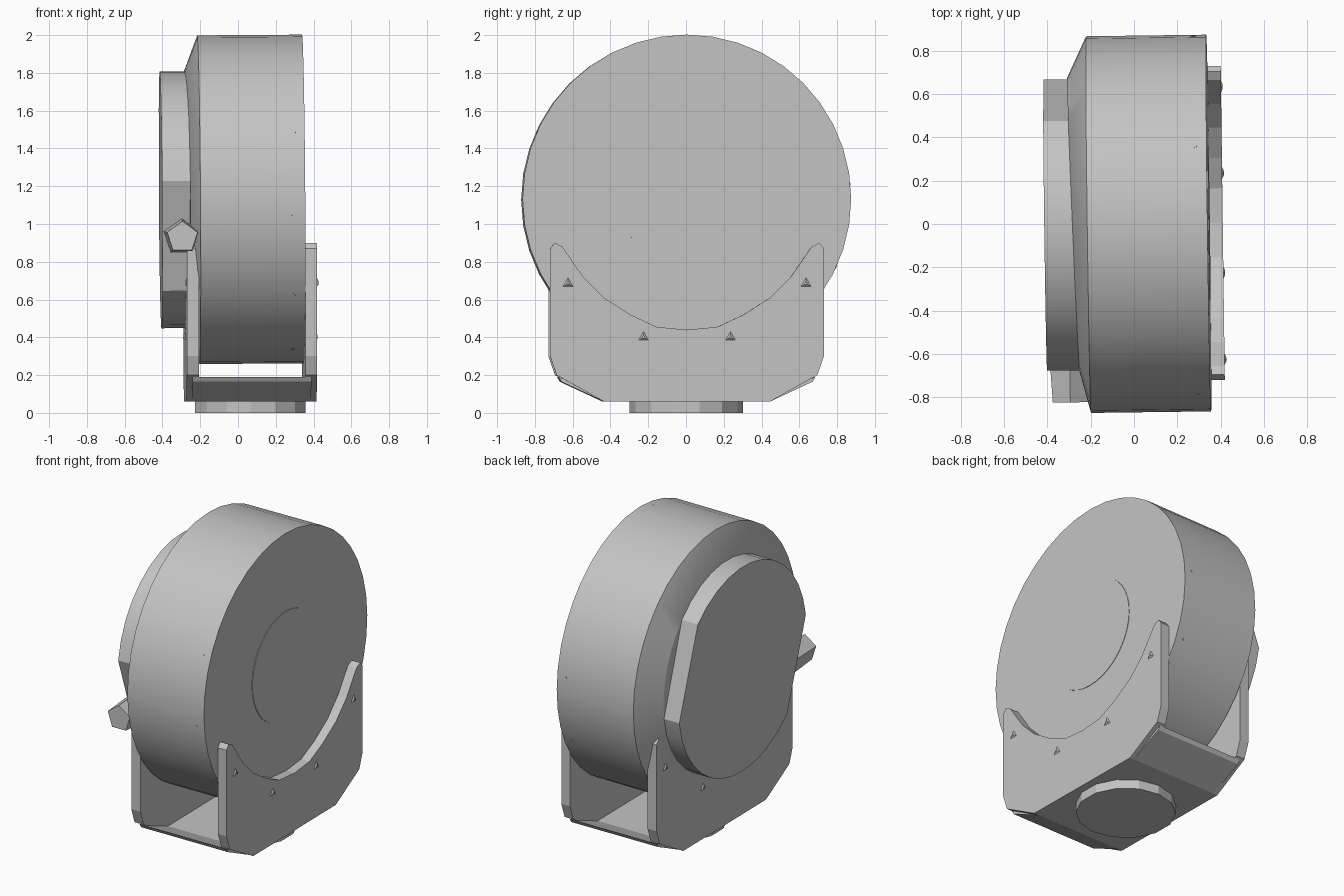
import bpy
import bmesh
from math import sin, cos, pi, radians
from mathutils import Matrix, Vector

if "Cube" in bpy.data.objects:
    bpy.data.objects.remove(bpy.data.objects["Cube"], do_unlink=True)

grey = bpy.data.materials.new("plain grey")
grey.use_nodes = True
shade = (0.55, 0.55, 0.55, 1)
grey.diffuse_color = shade
grey.node_tree.nodes["Principled BSDF"].inputs["Base Color"].default_value = shade

AXIS_Z = 1.13
DRUM_R = 0.87
CAP_R = 0.68
YAW = Matrix.Rotation(radians(0.75), 4, "Z")
TILT = (Matrix.Translation((0, 0, AXIS_Z)) @ Matrix.Rotation(radians(-0.4), 4, "Y")
        @ Matrix.Translation((0, 0, -AXIS_Z)))


def finish(name, bm, matrix=YAW, smooth=False):
    bmesh.ops.recalc_face_normals(bm, faces=bm.faces)
    mesh = bpy.data.meshes.new(name)
    bm.to_mesh(mesh)
    bm.free()
    obj = bpy.data.objects.new(name, mesh)
    bpy.context.collection.objects.link(obj)
    mesh.materials.append(grey)
    mesh.transform(matrix)
    if smooth:
        bpy.ops.object.select_all(action="DESELECT")
        obj.select_set(True)
        bpy.context.view_layer.objects.active = obj
        bpy.ops.object.shade_smooth_by_angle(angle=radians(25))
    return obj


def loft(name, rings, **kw):
    """Skin matching rings of points and close both ends."""
    bm = bmesh.new()
    loops = [[bm.verts.new(p) for p in ring] for ring in rings]
    n = len(loops[0])
    for a, b in zip(loops, loops[1:]):
        for i in range(n):
            j = (i + 1) % n
            bm.faces.new((a[i], a[j], b[j], b[i]))
    bm.faces.new(loops[0])
    bm.faces.new(loops[-1])
    return finish(name, bm, **kw)


def ring_x(x, r, n=40, lean=0.0):
    return [(x - lean * cos(2 * pi * i / n), r * cos(2 * pi * i / n),
             AXIS_Z + r * sin(2 * pi * i / n)) for i in range(n)]


def slab(name, outline, x0, x1, **kw):
    """Extrude a side outline of (y, z) points along x."""
    return loft(name, [[(x, y, z) for y, z in outline] for x in (x0, x1)], **kw)


def stud(name, location, direction, sides, r1, r2, depth):
    bm = bmesh.new()
    bmesh.ops.create_cone(bm, cap_ends=True, segments=sides, radius1=r1, radius2=r2, depth=depth)
    turn = Vector(direction).to_track_quat("Z", "Y").to_matrix().to_4x4()
    return finish(name, bm, YAW @ Matrix.Translation(location) @ turn)


# Drum with a bevelled back and a thin disc on its flat side
loft("drum", [ring_x(-0.28, 0.68, lean=0.02), ring_x(-0.21, DRUM_R), ring_x(0.345, DRUM_R)],
     matrix=YAW @ TILT, smooth=True)
loft("side_disc", [ring_x(0.34, 0.358), ring_x(0.348, 0.358)], matrix=YAW @ TILT)

# Raised cap: a circle cut by two tilted parallel flats
outline = []
for start in (45, 225):
    for i in range(13):
        a = radians(start + i * 126.5 / 12)
        outline.append((CAP_R * cos(a), AXIS_Z + CAP_R * sin(a)))
slab("back_cap", outline, -0.41, -0.22, matrix=YAW @ TILT, smooth=True)

# Small slots around the rim
for i in range(12):
    a = 2 * pi * i / 12 + 0.1
    stud("rim_slot", (0.285, 0.866 * cos(a), AXIS_Z + 0.866 * sin(a)),
         (0, cos(a), sin(a)), 4, 0.012, 0.012, 0.008)

# Pointed knob on the front side of the cap
stud("knob", (-0.305, -0.70, 0.93), (0, -1, 0), 5, 0.1, 0.085, 0.24)

# Bracket side plates with a cradle cut to follow the drum
half = [(0.44, 0.06), (0.69, 0.2), (0.725, 0.3), (0.725, 0.87), (0.70, 0.9), (0.66, 0.88),
        (0.55, 0.72), (0.44, 0.61), (0.3, 0.52), (0.16, 0.455)]
plate = half + [(0, 0.44)] + [(-y, z) for y, z in reversed(half)]
slab("right_plate", plate, 0.348, 0.41)
slab("left_plate", plate, -0.28, -0.215)

# Bent floor sheet between the plates
under = [(-0.68, 0.19), (-0.665, 0.165), (-0.44, 0.06), (0.44, 0.06), (0.665, 0.165), (0.68, 0.19)]
slab("floor_sheet", under + [(0.43, 0.09), (-0.43, 0.09)], -0.25, 0.38)

# Plate bolts on both outer faces
for x, d in ((0.412, 1), (-0.282, -1)):
    for y, z in ((0.63, 0.685), (0.23, 0.4)):
        for side in (1, -1):
            stud("plate_bolt", (x, y * side, z), (d, 0, 0), 3, 0.04, 0.012, 0.012)

# Mounting foot with a ring of bolts beneath
stud("foot", (0.065, 0, 0.035), (0, 0, 1), 14, 0.3, 0.3, 0.07)
for i in range(10):
    a = 2 * pi * i / 10
    stud("foot_bolt", (0.065 + 0.235 * cos(a), 0.235 * sin(a), 0.003), (0, 0, 1), 3, 0.022, 0.022, 0.006)
